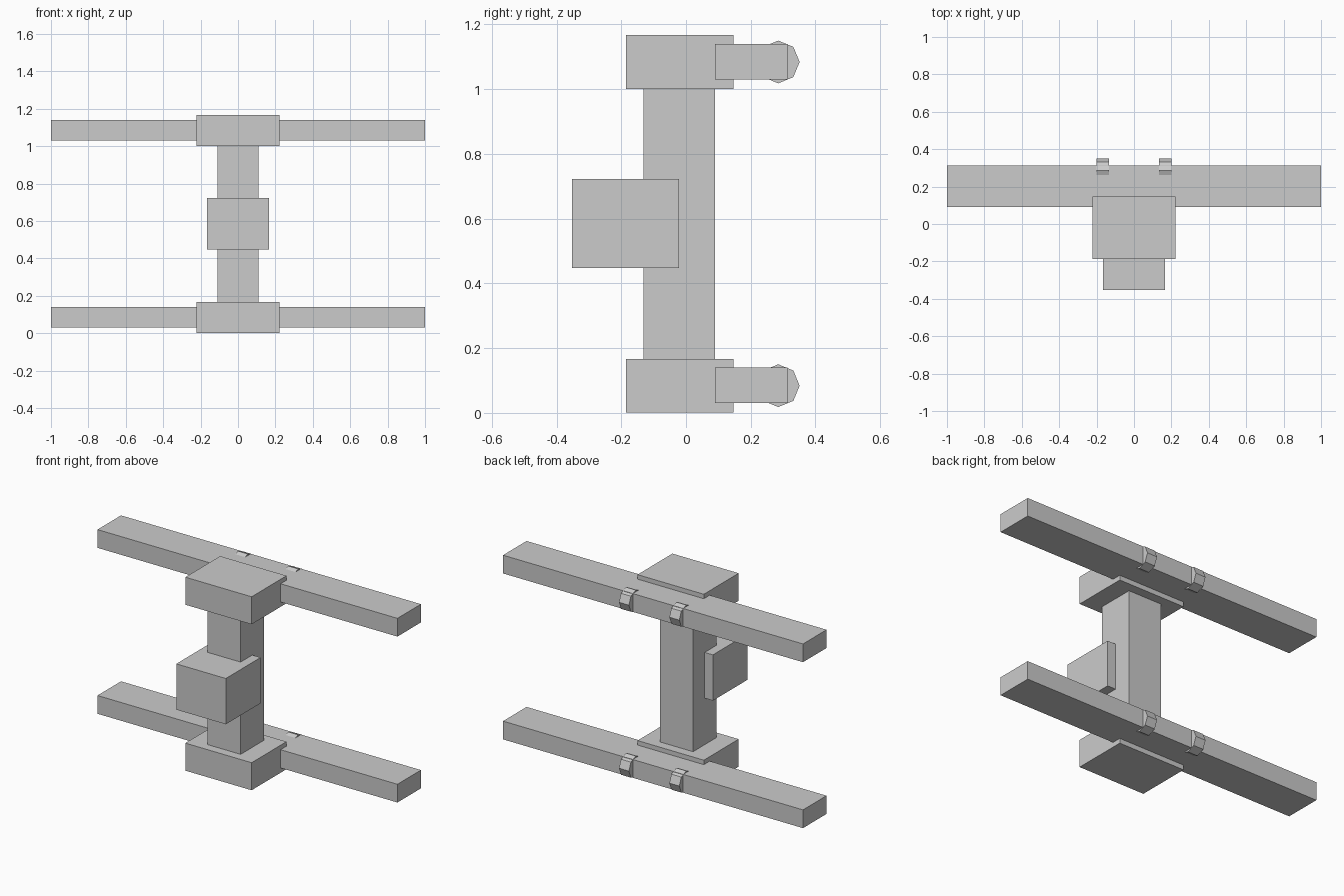
import bpy
import bmesh
from math import pi
from mathutils import Matrix

if "Cube" in bpy.data.objects:
    bpy.data.objects.remove(bpy.data.objects["Cube"])


def add_mesh(name, bm):
    mesh = bpy.data.meshes.new(name)
    bm.to_mesh(mesh)
    bm.free()
    obj = bpy.data.objects.new(name, mesh)
    bpy.context.collection.objects.link(obj)
    return obj


def box(name, x, y, z):
    """Box from (min, max) ranges on each axis."""
    bm = bmesh.new()
    size = [r[1] - r[0] for r in (x, y, z)]
    centre = [(r[0] + r[1]) / 2 for r in (x, y, z)]
    bmesh.ops.create_cube(bm, size=1, matrix=Matrix.Translation(centre) @ Matrix.Diagonal((*size, 1)))
    return add_mesh(name, bm)


def roller(name, x, y, z, radius, width):
    """Eight-sided cylinder lying along x, with a corner pointing up."""
    bm = bmesh.new()
    bmesh.ops.create_cone(bm, cap_ends=True, segments=8, radius1=radius, radius2=radius, depth=width,
                          matrix=Matrix.Translation((x, y, z)) @ Matrix.Rotation(pi / 2, 4, 'Y'))
    return add_mesh(name, bm)


# Upright post and the block on its front
box("post", (-0.11, 0.11), (-0.132, 0.09), (0.16, 1.005))
box("front_block", (-0.165, 0.165), (-0.352, -0.021), (0.447, 0.723))

# Identical lower and upper ends: clamp block, cross bar, two rollers
for level, z in (("lower", 0.0), ("upper", 1.0)):
    box(level + "_clamp", (-0.221, 0.221), (-0.186, 0.146), (z + 0.001, z + 0.167))
    box(level + "_bar", (-1, 1), (0.09, 0.314), (z + 0.03, z + 0.14))
    for side, sign in (("left", -1), ("right", 1)):
        roller(f"{level}_{side}_roller", sign * 0.168, 0.285, z + 0.084, 0.066, 0.066)
